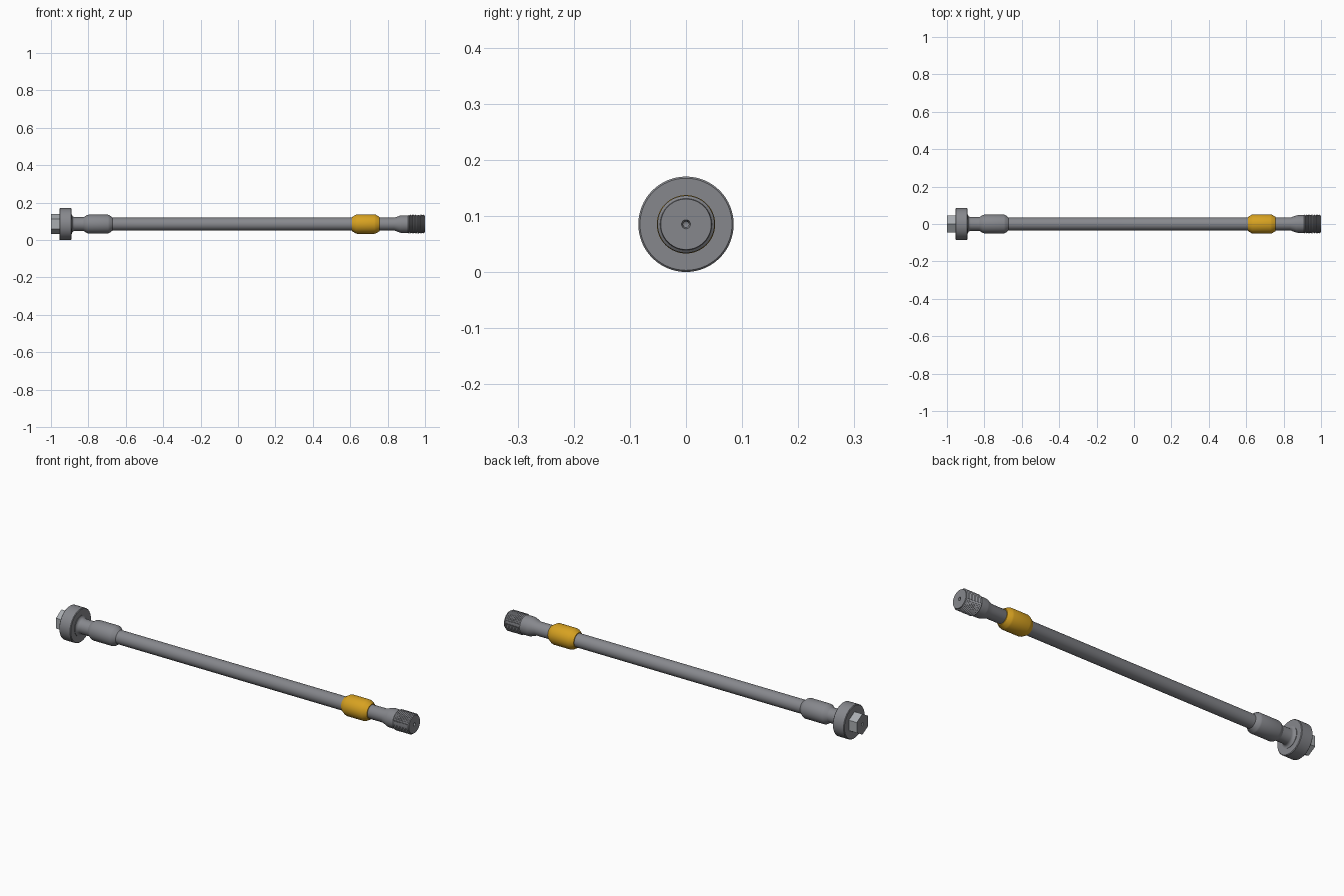
import bpy, bmesh, math

if "Cube" in bpy.data.objects:
    bpy.data.objects.remove(bpy.data.objects["Cube"])

AXIS_Z = 0.085


def material(name, color):
    mat = bpy.data.materials.new(name)
    mat.diffuse_color = (*color, 1)
    mat.use_nodes = True
    mat.node_tree.nodes["Principled BSDF"].inputs["Base Color"].default_value = mat.diffuse_color
    return mat


steel = material("dark_steel", (0.24, 0.245, 0.265))
bright = material("bright_steel", (0.40, 0.42, 0.44))
gold = material("gold", (0.68, 0.36, 0.015))


def lathe(name, profile, mat, segments=64):
    """Spin (x, radius) points around the shaft axis."""
    bm = bmesh.new()
    verts = [bm.verts.new((x, 0, r)) for x, r in profile]
    edges = [bm.edges.new(pair) for pair in zip(verts, verts[1:])]
    bmesh.ops.spin(bm, geom=verts + edges, cent=(0, 0, 0), axis=(1, 0, 0),
                   angle=math.tau, steps=segments, use_merge=True)
    bmesh.ops.remove_doubles(bm, verts=bm.verts, dist=1e-5)
    bmesh.ops.recalc_face_normals(bm, faces=bm.faces)
    mesh = bpy.data.meshes.new(name)
    bm.to_mesh(mesh)
    bm.free()
    mesh.materials.append(mat)
    obj = bpy.data.objects.new(name, mesh)
    bpy.context.collection.objects.link(obj)
    obj.location.z = AXIS_Z
    bpy.ops.object.select_all(action='DESELECT')
    obj.select_set(True)
    bpy.context.view_layer.objects.active = obj
    bpy.ops.object.shade_smooth_by_angle(angle=math.radians(30))
    return obj


# Long shaft: fillet at the flange, raised collar, shoulder before the thread
fillet = [(-0.873 - 0.015 * math.sin(a), 0.052 - 0.015 * math.cos(a))
          for a in (math.radians(d) for d in range(90, -1, -15))]
lathe("shaft", [(-0.90, 0), (-0.90, 0.052)] + fillet + [
    (-0.825, 0.037), (-0.808, 0.048), (-0.80, 0.05),
    (-0.695, 0.05), (-0.688, 0.048), (-0.67, 0.034), (0.835, 0.034),
    (0.868, 0.046), (0.875, 0.047), (0.912, 0.047), (0.912, 0)], steel)

# Flange with bevelled rims
lathe("flange", [
    (-0.955, 0), (-0.955, 0.082), (-0.952, 0.085), (-0.893, 0.085),
    (-0.89, 0.082), (-0.89, 0)], steel)

# Golden sleeve
lathe("sleeve", [
    (0.61, 0.033), (0.61, 0.038), (0.63, 0.050), (0.638, 0.052),
    (0.729, 0.052), (0.737, 0.050), (0.757, 0.038), (0.757, 0.033)], gold)

# Hexagonal drive head, corner up, with a small centre drilling and dark end face
hex_head = lathe("hex_head", [
    (-0.95, 0), (-0.95, 0.053), (-1.0, 0.053), (-1.0, 0.008),
    (-0.993, 0.005), (-0.98, 0.005), (-0.977, 0)], bright, 6)
hex_head.data.materials.append(steel)
for face in hex_head.data.polygons:
    if face.normal.x < -0.5:
        face.material_index = 1

# Threaded end: fine ridges, flat end face and centre drilling
PITCH, START, TURNS = 0.0085, 0.91, 10
thread = [(START, 0), (START, 0.047)]
for i in range(TURNS):
    x = START + i * PITCH
    thread += [(x + PITCH / 2, 0.051), (x + PITCH, 0.046)]
thread += [(1.0, 0.045), (1.0, 0.008), (0.993, 0.005), (0.98, 0.005), (0.977, 0)]
lathe("threaded_end", thread, steel)
